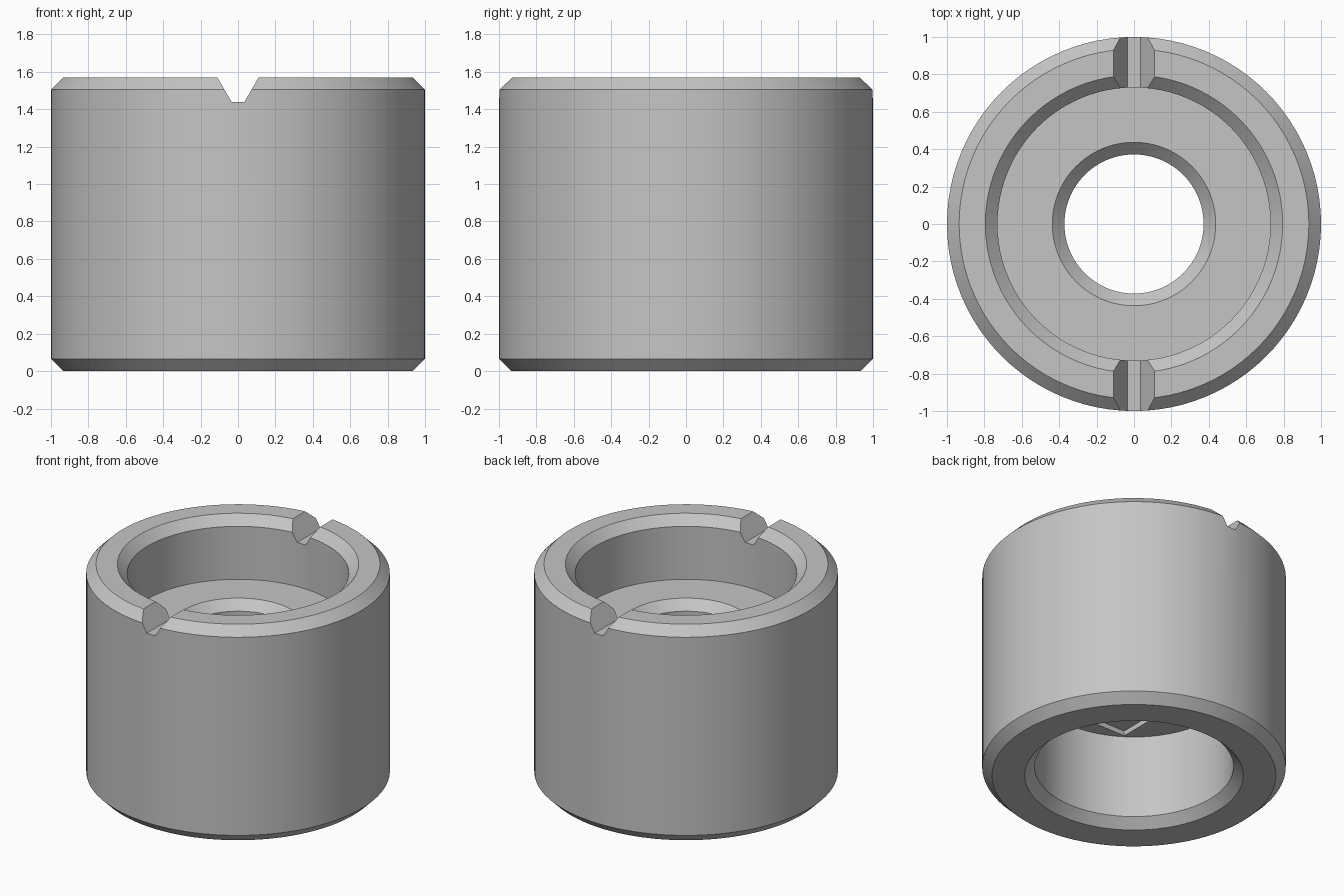
import bpy
import bmesh
import math

cube = bpy.data.objects.get("Cube")
if cube:
    bpy.data.objects.remove(cube, do_unlink=True)

# Plain grey metal
grey = bpy.data.materials.new("grey_metal")
grey.use_nodes = True
colour = (0.56, 0.56, 0.56, 1)
grey.diffuse_color = colour
grey.node_tree.nodes["Principled BSDF"].inputs["Base Color"].default_value = colour


def finish(name, bm):
    bmesh.ops.recalc_face_normals(bm, faces=bm.faces[:])
    mesh = bpy.data.meshes.new(name)
    bm.to_mesh(mesh)
    bm.free()
    mesh.materials.append(grey)
    ob = bpy.data.objects.new(name, mesh)
    bpy.context.collection.objects.link(ob)
    return ob


def revolve(name, profile, steps=96):
    """Spin a closed (radius, height) profile about the z axis."""
    bm = bmesh.new()
    verts = [bm.verts.new((r, 0, z)) for r, z in profile]
    edges = [bm.edges.new((v, verts[i - 1])) for i, v in enumerate(verts)]
    bmesh.ops.spin(bm, geom=verts + edges, cent=(0, 0, 0), axis=(0, 0, 1),
                   angle=math.tau, steps=steps)
    bmesh.ops.remove_doubles(bm, verts=bm.verts[:], dist=1e-4)
    return finish(name, bm)


def prism(name, outline, half_length):
    """Extrude an (x, z) outline along y."""
    bm = bmesh.new()
    face = bm.faces.new([bm.verts.new((x, -half_length, z)) for x, z in outline])
    new = bmesh.ops.extrude_face_region(bm, geom=[face])["geom"]
    bmesh.ops.translate(bm, vec=(0, 2 * half_length, 0),
                        verts=[g for g in new if isinstance(g, bmesh.types.BMVert)])
    return finish(name, bm)


# Chamfered sleeve with a counterbore at each end and an inner web
H, C = 1.57, 0.065
FLOOR, CEILING = 1.12, 0.67
bushing = revolve("bushing", [
    (0.72, 0), (1 - C, 0), (1, C), (1, H - C), (1 - C, H),
    (0.795, H), (0.73, H - C), (0.73, FLOOR),
    (0.437, FLOOR), (0.372, FLOOR - C), (0.372, CEILING),
    (0.655, CEILING), (0.655, C),
])

# Tapered notches across the top rim, and a shallow recess under the web
cutters = [
    prism("rim_notch_cutter",
          [(-0.035, 1.44), (0.035, 1.44), (0.168, H + 0.1), (-0.168, H + 0.1)], 1.2),
    prism("web_recess_cutter",
          [(-0.36, 0.6), (0.36, 0.6), (0.36, 0.705), (-0.36, 0.705)], 0.53),
]

bpy.ops.object.select_all(action="DESELECT")
bpy.context.view_layer.objects.active = bushing
bushing.select_set(True)
for cutter in cutters:
    cutter.hide_render = True
    mod = bushing.modifiers.new("cut", "BOOLEAN")
    mod.operation = "DIFFERENCE"
    mod.solver = "EXACT"
    mod.object = cutter
    bpy.ops.object.modifier_apply(modifier=mod.name)
    bpy.data.objects.remove(cutter, do_unlink=True)

bpy.ops.object.shade_smooth_by_angle(angle=math.radians(25))
